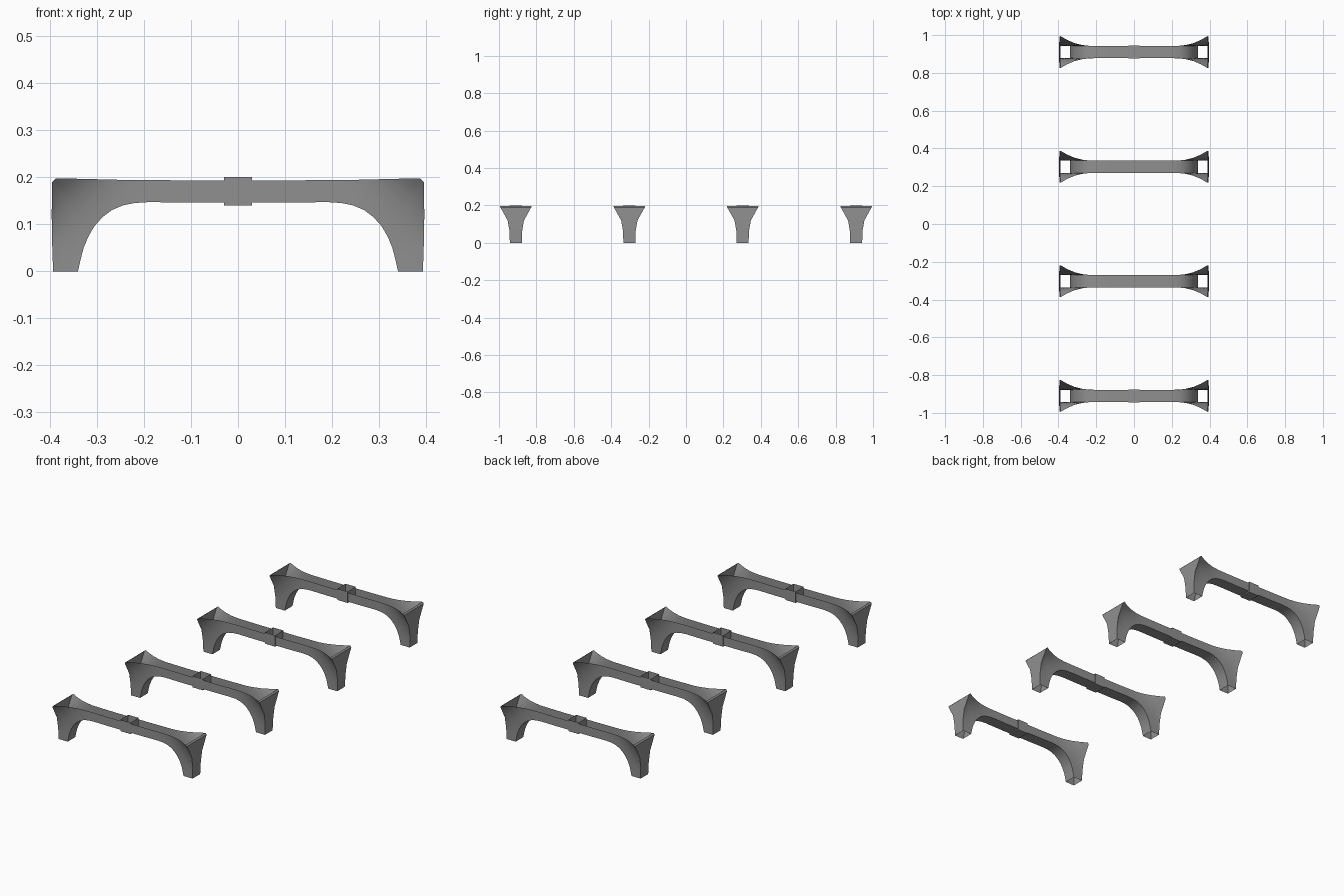
import bpy, bmesh
from mathutils import Vector

if "Cube" in bpy.data.objects:
    bpy.data.objects.remove(bpy.data.objects["Cube"])

# Half-profile stations: underside point and matching outer point (x, z)
UNDER = [(0, .146), (.1, .146), (.19, .147), (.22, .145), (.245, .14), (.268, .13),
         (.288, .115), (.305, .096), (.318, .074), (.328, .05), (.334, .027), (.34, 0)]
OUTER = [(0, .193), (.1, .193), (.19, .194), (.235, .194), (.275, .195), (.315, .196),
         (.355, .197), (.388, .197), (.395, .19), (.396, .12), (.395, .06), (.393, 0)]
CORNER = 7
ROWS = 8

dark = bpy.data.materials.new("dark_grey")
dark.diffuse_color = (.28, .28, .28, 1)
dark.use_nodes = True
dark.node_tree.nodes["Principled BSDF"].inputs["Base Color"].default_value = dark.diffuse_color


def half_width(x, z):
    # Slim beam and foot, flaring towards the upper outside corner
    fx = max(0, (x - .2) / .195) ** 2.4
    fz = max(0, z / .197) ** 3.2
    return .032 + .057 * fx * fz


def make_beam(y):
    bm = bmesh.new()
    for sx in (-1, 1):
        walls = []
        for sy in (-1, 1):
            grid = []
            for u, o in zip(UNDER, OUTER):
                row = []
                for k in range(ROWS + 1):
                    p = Vector(u).lerp(Vector(o), k / ROWS)
                    row.append(bm.verts.new((sx * p.x, sy * half_width(p.x, p.y), p.y)))
                grid.append(row)
            for a, b in zip(grid, grid[1:]):
                for k in range(ROWS):
                    bm.faces.new((a[k], b[k], b[k + 1], a[k + 1]))
            walls.append(grid)
        l, r = walls
        for i in range(len(UNDER) - 1):
            # Arched underside
            bm.faces.new((l[i][0], r[i][0], r[i + 1][0], l[i + 1][0]))
            # End face; the trough above and the foot stay open
            if i >= CORNER:
                bm.faces.new((l[i][-1], r[i][-1], r[i + 1][-1], l[i + 1][-1]))
    bmesh.ops.remove_doubles(bm, verts=bm.verts, dist=1e-5)
    bmesh.ops.recalc_face_normals(bm, faces=bm.faces)
    # The open shell must face outwards: the underside looks down
    bm.normal_update()
    mid = min(bm.faces, key=lambda f: (f.calc_center_median() - Vector((.05, 0, .146))).length)
    if mid.normal.z > 0:
        bmesh.ops.reverse_faces(bm, faces=bm.faces)
    me = bpy.data.meshes.new("arched_beam")
    bm.to_mesh(me)
    bm.free()
    me.materials.append(dark)
    ob = bpy.data.objects.new("arched_beam", me)
    bpy.context.collection.objects.link(ob)
    ob.location.y = y
    bpy.ops.object.select_all(action='DESELECT')
    bpy.context.view_layer.objects.active = ob
    ob.select_set(True)
    bpy.ops.object.shade_smooth_by_angle(angle=.6)


def make_collar(y):
    # Square sleeve round the middle, open at the top
    bpy.ops.mesh.primitive_cube_add(size=1, location=(0, y, .17))
    ob = bpy.context.object
    ob.name = "centre_collar"
    ob.scale = (.06, .068, .06)
    bm = bmesh.new()
    bm.from_mesh(ob.data)
    bmesh.ops.delete(bm, geom=[f for f in bm.faces if f.normal.z > .9], context='FACES')
    bm.to_mesh(ob.data)
    bm.free()
    ob.data.materials.append(dark)


for y in (-.91, -.303, .303, .91):
    make_beam(y)
    make_collar(y)
